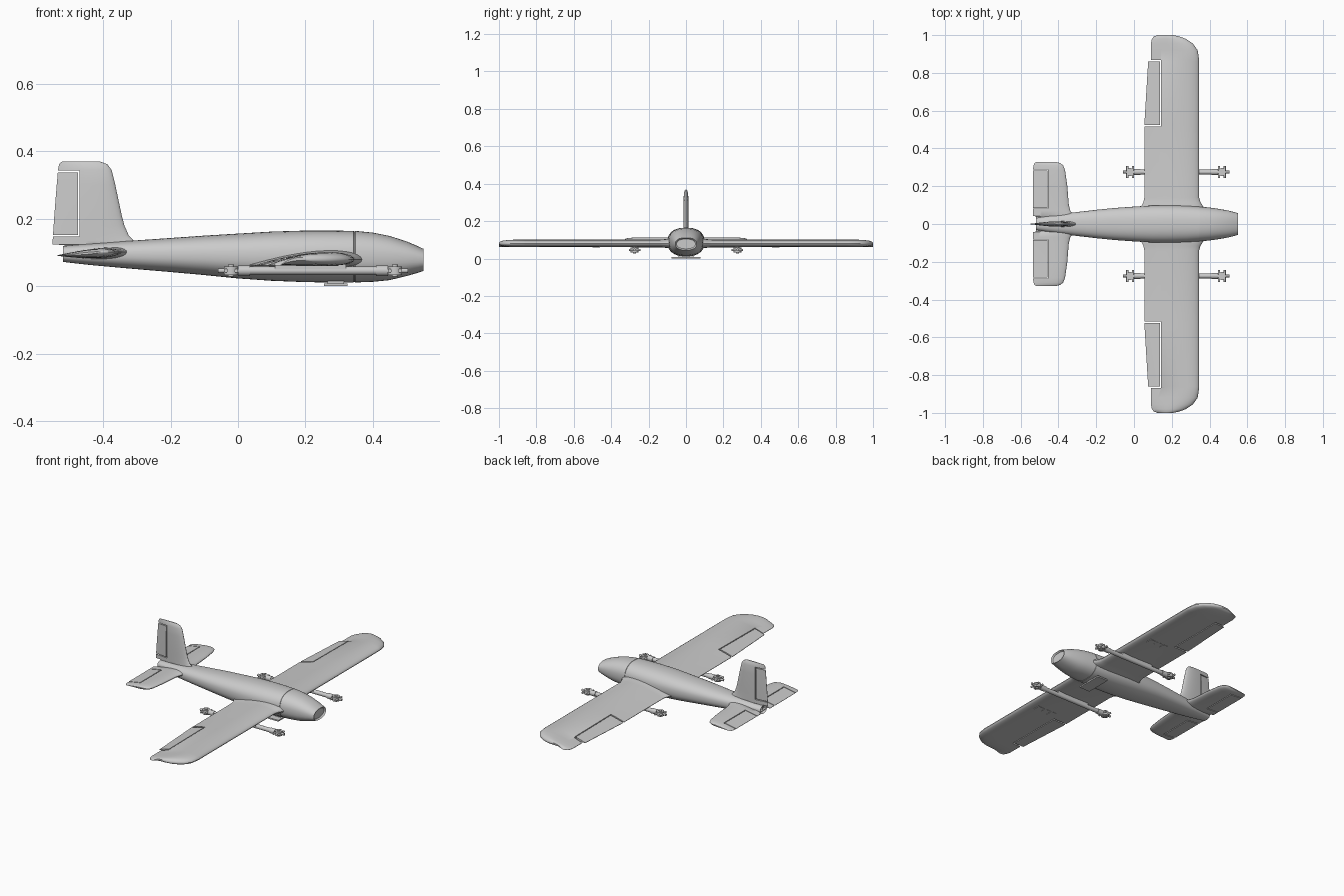
import bpy, bmesh
from math import cos, sin, pi, sqrt
from mathutils import Matrix

if "Cube" in bpy.data.objects:
    bpy.data.objects.remove(bpy.data.objects["Cube"])

# One plain grey for the whole airframe
grey = bpy.data.materials.new("airframe_grey")
grey.use_nodes = True
grey.diffuse_color = (0.6, 0.6, 0.6, 1)
grey.node_tree.nodes["Principled BSDF"].inputs["Base Color"].default_value = (0.6, 0.6, 0.6, 1)


def make(name, bm, angle=35):
    bmesh.ops.recalc_face_normals(bm, faces=bm.faces)
    mesh = bpy.data.meshes.new(name)
    bm.to_mesh(mesh)
    bm.free()
    mesh.materials.append(grey)
    obj = bpy.data.objects.new(name, mesh)
    bpy.context.collection.objects.link(obj)
    smooth(obj, angle)
    return obj


def smooth(obj, angle=35):
    bpy.ops.object.select_all(action="DESELECT")
    obj.select_set(True)
    bpy.context.view_layer.objects.active = obj
    bpy.ops.object.shade_smooth_by_angle(angle=angle * pi / 180)


def loft(name, rings):
    bm = bmesh.new()
    loops = [[bm.verts.new(p) for p in ring] for ring in rings]
    for a, b in zip(loops, loops[1:]):
        for i in range(len(a)):
            j = (i + 1) % len(a)
            bm.faces.new((a[i], a[j], b[j], b[i]))
    bm.faces.new(loops[0])
    bm.faces.new(loops[-1])
    return make(name, bm)


def add_box(bm, x, y, z):
    size = [b - a for a, b in (x, y, z)]
    mid = [(a + b) / 2 for a, b in (x, y, z)]
    bmesh.ops.create_cube(bm, size=1, matrix=Matrix.Translation(mid) @ Matrix.Diagonal((*size, 1)))


def box(name, x, y, z):
    bm = bmesh.new()
    add_box(bm, x, y, z)
    return make(name, bm)


def add_rod(bm, centre, radius, length, axis="Z", sides=24):
    turn = {"X": Matrix.Rotation(pi / 2, 4, "Y"), "Y": Matrix.Rotation(pi / 2, 4, "X"), "Z": Matrix()}[axis]
    bmesh.ops.create_cone(bm, cap_ends=True, segments=sides, radius1=radius, radius2=radius,
                          depth=length, matrix=Matrix.Translation(centre) @ turn)


def airfoil(le, te, thick, camber=0.0, n=16):
    """Closed section: list of (x, height, fraction along chord)."""
    def half(u):
        return 5 * thick * (0.2969 * sqrt(u) - 0.126 * u - 0.3516 * u**2 + 0.2843 * u**3 - 0.0975 * u**4)
    us = [(1 - cos(pi * i / n)) / 2 for i in range(n + 1)]
    top = [(u, camber * 4 * u * (1 - u) + half(u)) for u in reversed(us)]
    low = [(u, camber * 4 * u * (1 - u) - half(u)) for u in us[1:]]
    return [(le + (te - le) * u, h, u) for u, h in top + low]


def boolean(obj, cutter, op):
    mod = obj.modifiers.new("cut", "BOOLEAN")
    mod.operation, mod.object, mod.solver = op, cutter, "EXACT"
    cutter.hide_render = True
    mesh = bpy.data.meshes.new_from_object(obj.evaluated_get(bpy.context.evaluated_depsgraph_get()))
    obj.modifiers.clear()
    obj.data = mesh
    bpy.data.objects.remove(cutter)
    smooth(obj)


def control_surface(name, panel, x, y, z, gaps):
    """Cut a bay out of a panel and refill it with a slightly smaller moving surface."""
    surface = panel.copy()
    surface.data = panel.data.copy()
    surface.name = name
    bpy.context.collection.objects.link(surface)
    inner = [(a + g, b - g) for (a, b), g in zip((x, y, z), gaps)]
    boolean(surface, box("inner_cutter", *inner), "INTERSECT")
    boolean(panel, box("bay_cutter", x, y, z), "DIFFERENCE")


def span_panel(name, half, z_le, z_te, camber):
    """Symmetric left and right surface from (span, leading x, trailing x, thickness) stations."""
    full = [(-y, a, b, t) for y, a, b, t in reversed(half)] + half
    return loft(name, [[(x, y, z_le + (z_te - z_le) * u + h) for x, h, u in airfoil(a, b, t, camber)]
                       for y, a, b, t in full])


# Fuselage: (x, bottom, top, half width), recessed at both ends
stations = [
    (-.505, .078, .112, .022), (-.52, .072, .119, .031), (-.44, .063, .126, .045), (-.33, .053, .134, .060),
    (-.2, .042, .143, .075), (-.1, .033, .150, .085), (0, .023, .156, .092), (.1, .016, .162, .098),
    (.2, .012, .165, .099), (.28, .011, .165, .097), (.343, .011, .164, .092), (.344, .0125, .1625, .0905),
    (.347, .0125, .1625, .0905), (.348, .011, .164, .092), (.4, .013, .159, .087), (.45, .018, .149, .080),
    (.5, .030, .133, .071), (.535, .040, .118, .062), (.55, .045, .111, .057), (.541, .052, .104, .050)]


def body_ring(x, low, high, wide, n=40):
    def power(v):
        return (1 if v >= 0 else -1) * abs(v) ** 0.84
    return [(x, wide * power(cos(2 * pi * i / n)),
             (low + high) / 2 + (high - low) / 2 * power(sin(2 * pi * i / n))) for i in range(n)]


loft("fuselage", [body_ring(*s) for s in stations])

# Main wing with root fairing and rounded tips
wing = span_panel("main_wing", [
    (.02, .375, .02, .056), (.09, .368, .036, .052), (.115, .352, .050, .045), (.14, .345, .055, .041),
    (.53, .345, .055, .040), (.86, .345, .075, .040), (.868, .345, .089, .040), (.92, .337, .089, .040),
    (.955, .312, .089, .036), (.98, .275, .095, .029), (.993, .240, .105, .020), (1, .205, .125, .009)],
    .079, .062, .008)

# Tailplane
tail = span_panel("tailplane", [
    (.01, -.31, -.52, .034), (.04, -.32, -.52, .034), (.043, -.32, -.535, .034), (.07, -.337, -.535, .031),
    (.1, -.345, -.535, .029), (.2, -.353, -.535, .028), (.285, -.365, -.535, .026), (.31, -.375, -.532, .022),
    (.322, -.39, -.527, .015), (.328, -.41, -.518, .006)], .101, .091, 0)

# Upright fin
fin = loft("fin", [[(x, h, z) for x, h, u in airfoil(a, b, t)] for z, a, b, t in [
    (.095, -.28, -.515, .030), (.122, -.29, -.515, .030), (.124, -.292, -.55, .030), (.135, -.308, -.55, .029),
    (.15, -.324, -.549, .028), (.18, -.337, -.547, .028), (.21, -.345, -.545, .028), (.3, -.364, -.538, .027),
    (.345, -.375, -.534, .023), (.362, -.388, -.531, .015), (.37, -.41, -.522, .005)]])

# Moving surfaces
for side, s in (("left", 1), ("right", -1)):
    def mirror(a, b):
        return tuple(sorted((a * s, b * s)))
    control_surface(side + "_aileron", wing, (-.1, .143), mirror(.515, .868), (0, .2), (.005, .009, .001))
    control_surface(side + "_elevator", tail, (-.6, -.454), mirror(.081, .288), (0, .2), (.005, .005, .001))
control_surface("rudder", fin, (-.6, -.47), (-.1, .1), (.147, .343), (.005, .001, .005))

# Lift booms with a rotor mount at each end, and hatches under the wing
mid_x, boom_z = .2225, .046
for side, s in (("left", 1), ("right", -1)):
    y = .275 * s
    bm = bmesh.new()
    add_rod(bm, (mid_x, y, boom_z), .0125, .42, "X")
    make(side + "_boom", bm)
    box(side + "_boom_saddle", (.11, .32), (y - .012, y + .012), (boom_z, .072))
    for end, d in (("front", 1), ("rear", -1)):
        bm = bmesh.new()
        add_rod(bm, (mid_x + .205 * d, y, boom_z), .0155, .035, "X")
        add_rod(bm, (mid_x + .243 * d, y, boom_z), .021, .026)
        add_rod(bm, (mid_x + .243 * d, y, boom_z), .009, .036)
        add_rod(bm, (mid_x + .262 * d, y, boom_z), .007, .04, "X", 12)
        for k in (.228, .258):
            add_rod(bm, (mid_x + k * d, y, boom_z), .006, .062, "Y", 12)
        make(f"{side}_{end}_rotor_mount", bm)
    for i in range(3):
        x = .19 + .045 * i
        box(f"{side}_wing_hatch_{i + 1}", (x - .018, x + .018), (.48 * s - .02, .48 * s + .02), (.0595, .0685))

# Belly skid plate
box("belly_plate", (.255, .325), (-.078, .078), (0, .008))
box("belly_plate_mount", (.265, .315), (-.04, .04), (.006, .02))
